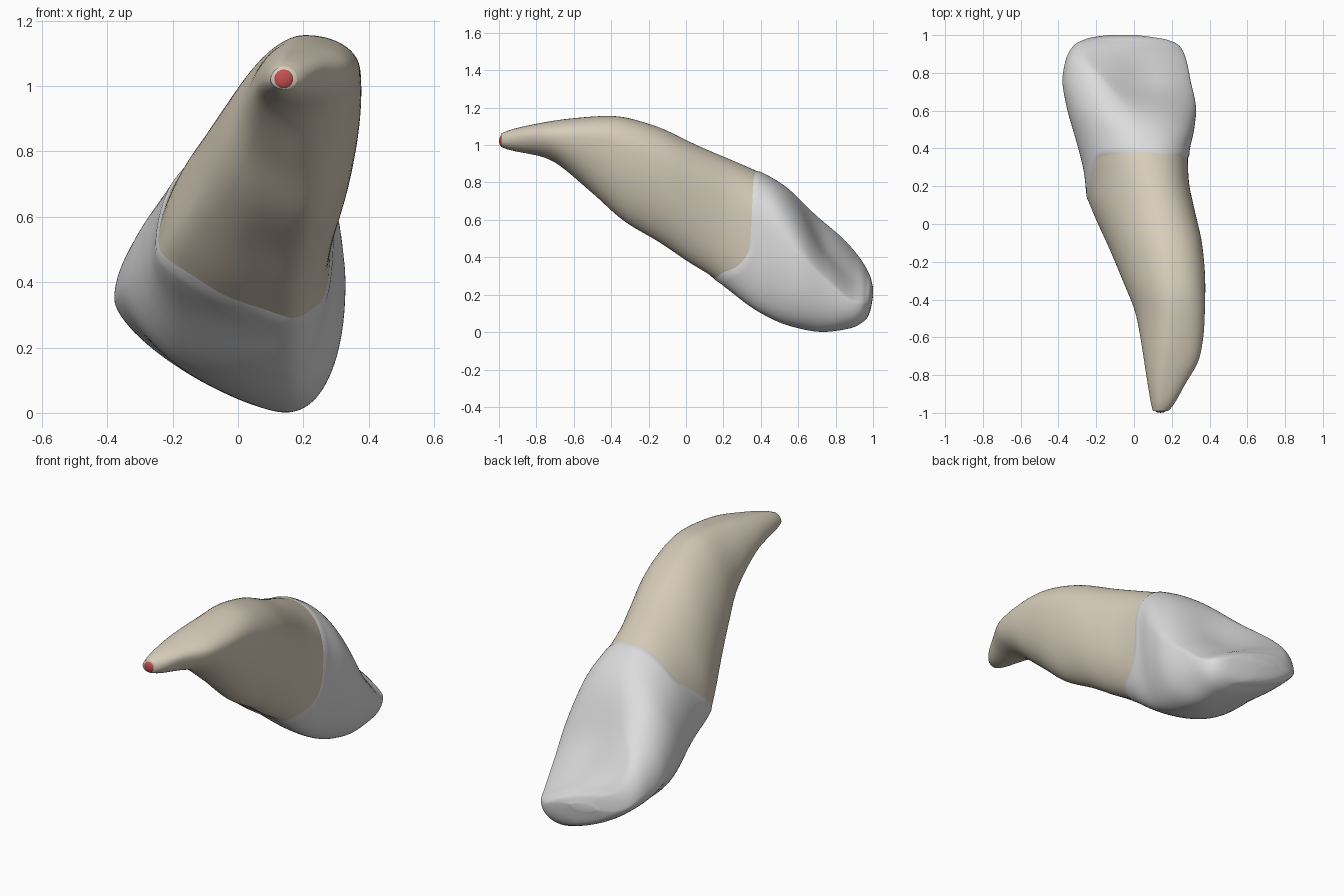
import bpy, bmesh, math

if "Cube" in bpy.data.objects:
    bpy.data.objects.remove(bpy.data.objects["Cube"])

# Outline curves along y: extreme positions of each cross-section
TOP_Z = [(-.99, 1.06), (-.95, 1.078), (-.83, 1.108), (-.62, 1.142), (-.4, 1.157), (-.19, 1.112), (.075, .992),
         (.37, .865), (.56, .765), (.72, .615), (.9, .435), (.985, .3), (1, .24)]
BOT_Z = [(-.99, .99), (-.95, .975), (-.75, .93), (-.51, .75), (-.33, .59), (-.14, .475), (.02, .365),
         (.15, .288), (.4, .1), (.56, .03), (.73, 0), (.88, .02), (.96, .065), (.985, .11), (1, .19)]
LEFT_X = [(-.99, .1), (-.95, .09), (-.82, .068), (-.64, .04), (-.48, .01), (-.3, -.06), (-.11, -.14), (.02, -.2),
          (.13, -.243), (.26, -.26), (.44, -.307), (.63, -.36), (.76, -.38), (.87, -.362), (.94, -.325),
          (.985, -.24), (1, -.14)]
RIGHT_X = [(-.99, .18), (-.97, .2), (-.85, .27), (-.7, .35), (-.53, .373), (-.32, .378), (-.11, .362), (.07, .322),
           (.26, .287), (.36, .286), (.5, .317), (.6, .33), (.76, .3), (.87, .277), (.94, .245),
           (.975, .18), (1, .02)]
LEFT_Z = [(-.99, 1.02), (-.8, 1.01), (-.6, .96), (-.3, .79), (-.11, .645), (.13, .5), (.4, .44), (.76, .345),
          (.9, .3), (1, .22)]
RIGHT_Z = [(-.99, 1.02), (-.85, 1.05), (-.5, 1.04), (-.3, .97), (-.1, .87), (.3, .61), (.45, .54), (.6, .41),
           (.76, .27), (.9, .16), (.96, .15), (1, .21)]
TOP_X = [(-.99, .14), (-.4, .2), (0, .15), (.37, .05), (.6, -.03), (.75, -.15), (.9, -.26), (.97, -.23), (1, -.08)]
BOT_X = [(-.99, .14), (-.4, .2), (.1, .14), (.75, .14), (.93, .12), (1, -.04)]
# Neck line: y of the root/crown border by angle around the section
NECK = [(0, .35), (60, .365), (90, .38), (135, .36), (155, .26), (180, .12), (220, .05),
        (245, .08), (270, .14), (300, .19), (325, .28), (345, .34), (360, .35)]
# Roundness of the section's quarters along y
TOP_RIGHT_N = [(-.9, 2.2), (.4, 2.3), (.75, 1.22), (.9, 1.22), (1, 1.5)]
TOP_LEFT_N = [(-.9, 1.9), (-.5, 1.75), (.4, 1.75), (.8, 1.95)]
LOW_LEFT_N = [(-.9, 2), (.45, 2), (.74, 1.4), (1, 1.4)]
LOW_RIGHT_N = [(-.9, 2), (-.4, 1.85), (0, 1.9), (.3, 2.25)]


def curve(keys, t):
    """Smooth interpolation without overshoot."""
    t = min(max(t, keys[0][0]), keys[-1][0])
    n = len(keys)
    d = [(keys[i + 1][1] - keys[i][1]) / (keys[i + 1][0] - keys[i][0]) for i in range(n - 1)]

    def slope(i):
        if i == 0:
            return d[0]
        if i == n - 1:
            return d[-1]
        a, b = d[i - 1], d[i]
        return 0 if a * b <= 0 else 2 * a * b / (a + b)
    i = 0
    while i < n - 2 and t > keys[i + 1][0]:
        i += 1
    h = keys[i + 1][0] - keys[i][0]
    s = (t - keys[i][0]) / h
    return ((2 * s**3 - 3 * s**2 + 1) * keys[i][1] + (s**3 - 2 * s**2 + s) * h * slope(i)
            + (3 * s**2 - 2 * s**3) * keys[i + 1][1] + (s**3 - s**2) * h * slope(i + 1))


def gauss(v, w):
    return math.exp(-(v / w) ** 2)


def surface(y, deg):
    c, s = math.cos(math.radians(deg)), math.sin(math.radians(deg))
    up, right = s >= 0, c >= 0
    if up:
        n = curve(TOP_RIGHT_N if right else TOP_LEFT_N, y)
    else:
        n = curve(LOW_RIGHT_N if right else LOW_LEFT_N, y)
    xm = curve(TOP_X if up else BOT_X, y)
    xe = curve(RIGHT_X if right else LEFT_X, y)
    ze = curve(RIGHT_Z if right else LEFT_Z, y)
    zm = curve(TOP_Z if up else BOT_Z, y)
    x = xm + (xe - xm) * abs(c) ** (2 / n)
    z = ze + (zm - ze) * abs(s) ** (2 / n)
    if up:    # hollow on the inner face of the crown
        z -= .065 * gauss(y - .75, .14) * gauss(x - .05, .15) * abs(s)
    else:     # shallow groove along the root
        z += .02 * gauss(y + .3, .4) * gauss(x - .08, .07) * abs(s)
    return x, y, z


def material(name, rgb):
    m = bpy.data.materials.new(name)
    m.diffuse_color = (*rgb, 1)
    m.use_nodes = True
    m.node_tree.nodes["Principled BSDF"].inputs["Base Color"].default_value = m.diffuse_color
    return m


SIDES = 96


def loft(name, start, end, rows, cap_first, mat, lip=0):
    bm = bmesh.new()
    rings = []
    for r in range(rows + 1):
        t = r / rows
        # rows crowd towards the capped tip
        t = 1 - math.cos(t * math.pi / 2) if cap_first else math.sin(t * math.pi / 2)
        ring = []
        for i in range(SIDES):
            a = 360 * i / SIDES
            y0, y1 = start(a), end(a)
            ring.append(bm.verts.new(surface(y0 + (y1 - y0) * t, a)))
        rings.append(ring)
    for p, q in zip(rings, rings[1:]):
        for i in range(SIDES):
            j = (i + 1) % SIDES
            bm.faces.new((p[i], p[j], q[j], q[i]))
    bm.faces.new(rings[0] if cap_first else rings[-1])
    bmesh.ops.recalc_face_normals(bm, faces=bm.faces)
    # soften small ripples, keeping the neck line in place
    inner = [v for v in bm.verts if not v.is_boundary]
    for _ in range(5):
        bmesh.ops.smooth_vert(bm, verts=inner, factor=.4, use_axis_x=True, use_axis_y=True, use_axis_z=True)
    # thin raised edge where the crown overlaps the root
    bm.normal_update()
    moves = [(v, v.normal * lip * (1 - r / 12)) for r in range(1, 12) for v in rings[r]]
    for v, d in moves:
        v.co += d
    me = bpy.data.meshes.new(name)
    bm.to_mesh(me)
    bm.free()
    me.polygons.foreach_set("use_smooth", [True] * len(me.polygons))
    me.materials.append(mat)
    ob = bpy.data.objects.new(name, me)
    bpy.context.collection.objects.link(ob)
    return ob


def neck(a):
    return curve(NECK, a)


# Root and crown share the neck line
loft("root", lambda a: -.99, neck, 60, True, material("tan dentine", (.68, .61, .49)))
loft("crown", neck, lambda a: 1.0, 60, False, material("pale enamel", (.72, .72, .72)), .007)

# Red nerve opening at the root tip
bpy.ops.mesh.primitive_uv_sphere_add(segments=24, ring_count=12, radius=.031, location=(.14, -.984, 1.022))
nerve = bpy.context.object
nerve.name = "nerve_tip"
nerve.scale = (1, .5, 1)
nerve.data.materials.append(material("red nerve", (.55, .08, .08)))
bpy.ops.object.shade_smooth()
